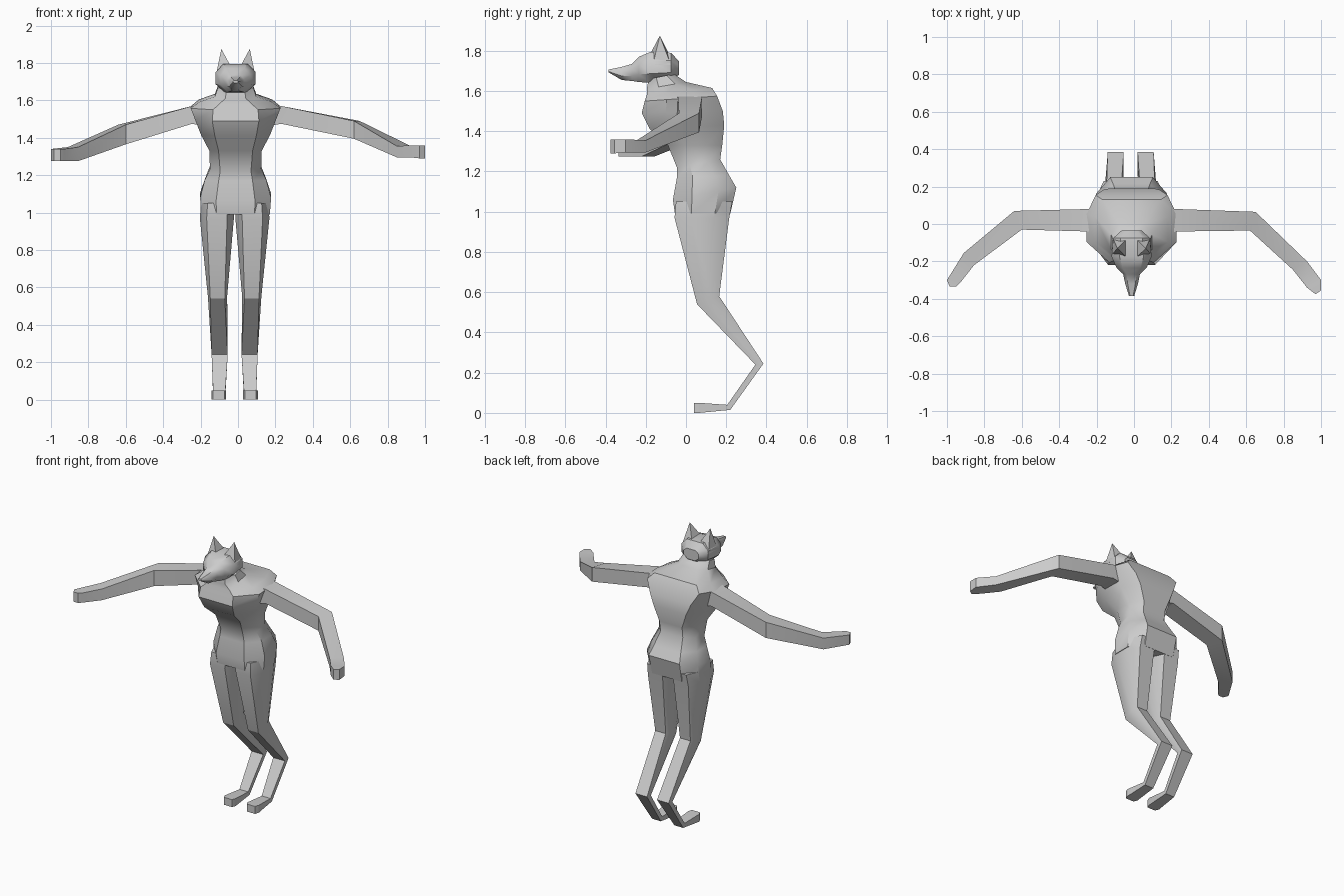
import bpy, bmesh
from math import radians


def mesh_object(name, bm, smooth=30):
    bmesh.ops.recalc_face_normals(bm, faces=bm.faces)
    me = bpy.data.meshes.new(name)
    bm.to_mesh(me)
    bm.free()
    ob = bpy.data.objects.new(name, me)
    bpy.context.collection.objects.link(ob)
    bpy.ops.object.select_all(action='DESELECT')
    ob.select_set(True)
    bpy.context.view_layer.objects.active = ob
    if smooth:
        bpy.ops.object.shade_smooth_by_angle(angle=radians(smooth))
    return ob


def loft(name, rings, smooth=30):
    """Skin a list of closed point rings and cap both ends."""
    bm = bmesh.new()
    rows = [[bm.verts.new(p) for p in r] for r in rings]
    n = len(rows[0])
    for a, b in zip(rows, rows[1:]):
        for i in range(n):
            j = (i + 1) % n
            bm.faces.new((a[i], a[j], b[j], b[i]))
    bm.faces.new(rows[0])
    bm.faces.new(rows[-1])
    return mesh_object(name, bm, smooth)


def section(cx, w, yf, zf, yb, zb, f, b):
    """Eight-sided ring from a front edge to a back edge, f and b = end width fractions."""
    uv = [(-f, 0), (f, 0), (1, .3), (1, .72), (b, 1), (-b, 1), (-1, .72), (-1, .3)]
    return [(cx + u * w, yf + v * (yb - yf), zf + v * (zb - zf)) for u, v in uv]


CX = -.013

# Torso and neck: half width, front y/z, back y/z, front and back flatness
torso = [
    (.183, -.055, .99, .22, .99, .55, .6),
    (.19, -.065, 1.06, .25, 1.12, .55, .6),
    (.165, -.045, 1.17, .215, 1.18, .55, .6),
    (.137, -.045, 1.22, .17, 1.26, .6, .6),
    (.14, -.09, 1.33, .18, 1.33, .65, .6),
    (.185, -.18, 1.41, .19, 1.43, .6, .65),
    (.215, -.22, 1.49, .183, 1.50, .58, .7),
    (.24, -.205, 1.55, .155, 1.575, .5, .8),
    (.195, -.195, 1.58, .13, 1.615, .45, .8),
    (.11, -.195, 1.61, .0, 1.645, .5, .6),
    (.095, -.185, 1.66, -.06, 1.685, .5, .6),
]
loft("torso", [section(CX, *r) for r in torso], 40)

# Head and muzzle: front-to-back rings of y, half width, bottom z, top z
head = [
    (-.036, .055, 1.68, 1.75),
    (-.075, .098, 1.65, 1.79),
    (-.175, .107, 1.64, 1.795),
    (-.235, .08, 1.645, 1.77),
    (-.268, .045, 1.65, 1.735),
    (-.32, .034, 1.655, 1.72),
    (-.385, .014, 1.693, 1.707),
]
loft("head", [section(CX, w, y, zb, y, zt, .5, .6) for y, w, zb, zt in head], 40)

# Ears
for side, label in ((-1, "left"), (1, "right")):
    bm = bmesh.new()
    tip = bm.verts.new((CX + side * .076, -.13, 1.875))
    base = [bm.verts.new((CX + side * x, y, z)) for x, y, z in
            ((.106, -.165, 1.73), (.03, -.175, 1.79), (.03, -.085, 1.785), (.1, -.075, 1.73))]
    for i in range(4):
        bm.faces.new((base[i], base[(i + 1) % 4], tip))
    bm.faces.new(base)
    mesh_object("ear_" + label, bm, 0)

# Legs: inner x, outer x, front y/z, back y/z, flatness (hip, thigh, knee, hock, heel, toe)
leg = [
    (.002, .18, -.05, 1.05, .23, 1.05, .6),
    (.004, .186, -.057, .97, .215, .97, .6),
    (.04, .143, .055, .54, .165, .58, .75),
    (.037, .123, .345, .24, .385, .245, 1),
    (.05, .115, .205, .04, .22, .015, 1),
    (.045, .125, .065, .05, .065, .0, 1),
    (.055, .115, .04, .05, .04, .0, 1),
]
for side, label in ((-1, "left"), (1, "right")):
    loft("leg_" + label,
         [section(-.018 + side * (a + b) / 2, (b - a) / 2, yf, zf, yb, zb, f, f)
          for a, b, yf, zf, yb, zb, f in leg], 25)

# Arms: back x/y, front x/y, top z, bottom z (shoulder, elbow, wrist, hand, tip)
arms = {
    "right": [
        (.15, .08, .15, -.05, 1.585, 1.46),
        (.23, .08, .23, -.04, 1.57, 1.475),
        (.65, .065, .62, -.035, 1.49, 1.395),
        (.925, -.2, .85, -.245, 1.355, 1.295),
        (1.0, -.3, .925, -.34, 1.36, 1.295),
        (1.0, -.355, .97, -.375, 1.36, 1.29),
    ],
    "left": [
        (-.17, .08, -.17, -.05, 1.585, 1.46),
        (-.245, .08, -.245, -.04, 1.57, 1.475),
        (-.64, .07, -.6, -.03, 1.47, 1.365),
        (-.91, -.155, -.855, -.22, 1.35, 1.275),
        (-1.0, -.3, -.93, -.315, 1.34, 1.275),
        (-.985, -.335, -.95, -.335, 1.34, 1.275),
    ],
}
for label, rows in arms.items():
    loft("arm_" + label,
         [[(bx, by, zt), (fx, fy, zt), (fx, fy, zb), (bx, by, zb)]
          for bx, by, fx, fy, zt, zb in rows], 25)
